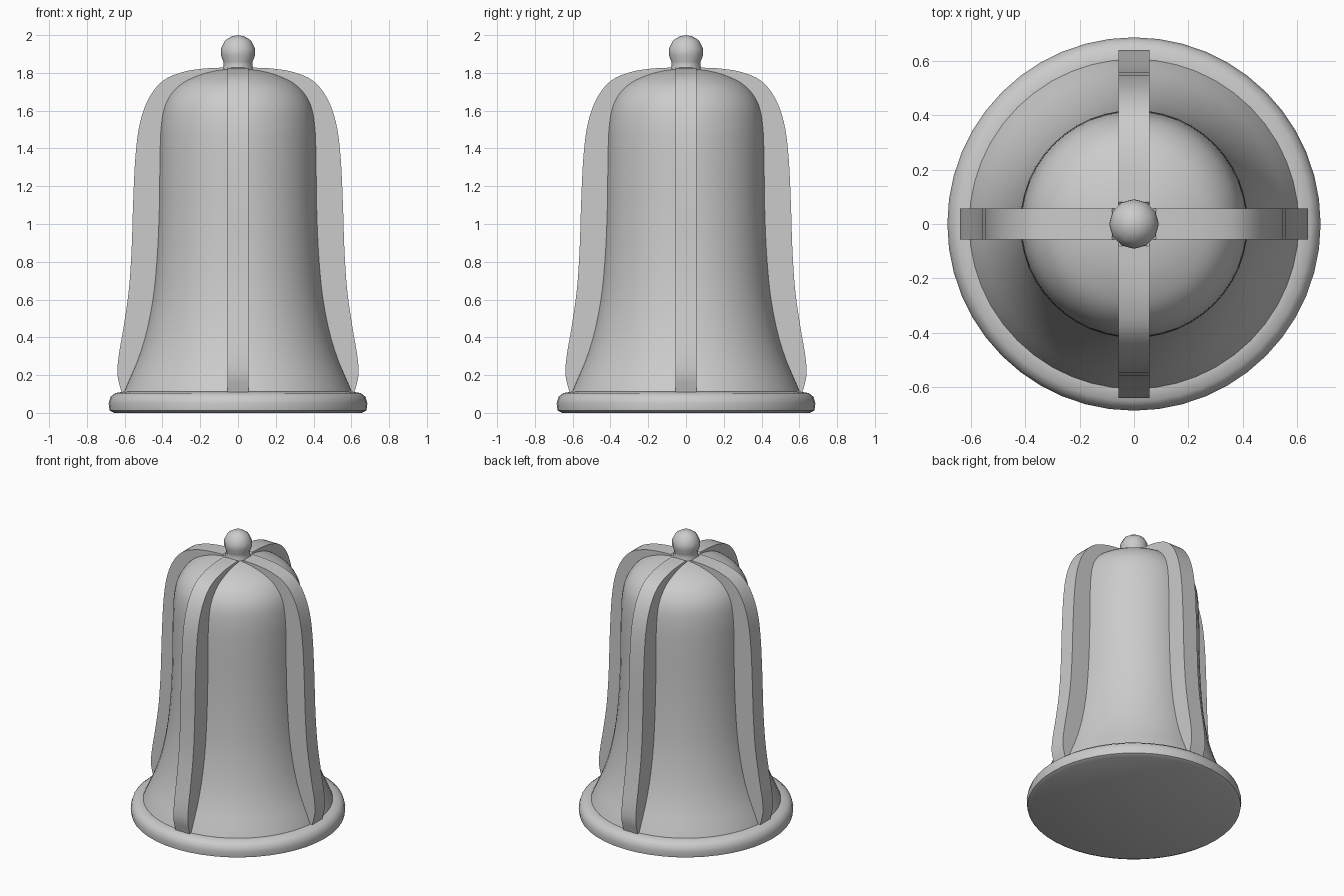
import bpy, bmesh, math
from mathutils import Vector, Matrix

if "Cube" in bpy.data.objects:
    bpy.data.objects.remove(bpy.data.objects["Cube"])


def smooth_path(points, steps=4):
    """Catmull-Rom curve through 2D points."""
    p = [Vector(q) for q in points]
    p = [2 * p[0] - p[1]] + p + [2 * p[-1] - p[-2]]
    out = []
    for i in range(1, len(p) - 2):
        a, b, c, d = p[i - 1:i + 3]
        for s in range(steps):
            t = s / steps
            out.append(0.5 * (2 * b + (c - a) * t + (2 * a - 5 * b + 4 * c - d) * t * t
                              + (3 * b - a - 3 * c + d) * t ** 3))
    return out + [p[-2]]


def finish(name, bm, angle):
    bmesh.ops.remove_doubles(bm, verts=bm.verts, dist=0.0005)
    bmesh.ops.recalc_face_normals(bm, faces=bm.faces)
    mesh = bpy.data.meshes.new(name)
    bm.to_mesh(mesh)
    bm.free()
    ob = bpy.data.objects.new(name, mesh)
    bpy.context.collection.objects.link(ob)
    bpy.ops.object.select_all(action='DESELECT')
    ob.select_set(True)
    bpy.context.view_layer.objects.active = ob
    bpy.ops.object.shade_smooth_by_angle(angle=math.radians(angle))
    return ob


def lathe(name, profile, sides, angle=40):
    bm = bmesh.new()
    vs = [bm.verts.new((r, 0, z)) for r, z in profile]
    edges = [bm.edges.new(e) for e in zip(vs, vs[1:])]
    bmesh.ops.spin(bm, geom=vs + edges, cent=(0, 0, 0), axis=(0, 0, 1),
                   angle=2 * math.pi, steps=sides, use_merge=True)
    return finish(name, bm, angle)


def rib(name, outer, inner, half, turn):
    """Curved plate between two paths, turned around the z axis."""
    bm = bmesh.new()
    rows = []
    for o, i in zip(outer, inner):
        rows.append([bm.verts.new((q.x, y, q.y)) for q, y in
                     ((o, -half), (o, half), (i, half), (i, -half))])
    for a, b in zip(rows, rows[1:]):
        for k in range(4):
            bm.faces.new((a[k], a[(k + 1) % 4], b[(k + 1) % 4], b[k]))
    bm.faces.new(rows[0])
    bm.faces.new(rows[-1])
    bmesh.ops.rotate(bm, verts=bm.verts, matrix=Matrix.Rotation(turn, 3, 'Z'))
    return finish(name, bm, 40)


# Base rim with a flat closed underside
rim = [(0, 0), (0.655, 0), (0.68, 0.012), (0.685, 0.05), (0.675, 0.085),
       (0.65, 0.105), (0.61, 0.112), (0.56, 0.112)]
lathe("base_rim", rim, 48)

# Flared body and dome
body = [(0.61, 0.10), (0.585, 0.16), (0.53, 0.29), (0.485, 0.44), (0.45, 0.63),
        (0.43, 0.85), (0.42, 1.1), (0.417, 1.35), (0.41, 1.52), (0.385, 1.64),
        (0.32, 1.73), (0.22, 1.785), (0.11, 1.815), (0, 1.825)]
lathe("bell_body", smooth_path(body), 48)

# Four raised ribs
outer = [(0.617, 0.11), (0.638, 0.20), (0.632, 0.30), (0.605, 0.46), (0.578, 0.65),
         (0.563, 0.87), (0.555, 1.12), (0.542, 1.37), (0.518, 1.54), (0.47, 1.67),
         (0.395, 1.76), (0.29, 1.805), (0.18, 1.823), (0.08, 1.828)]
inner = [(max(r - 0.03, 0.06), z - 0.015) for r, z in body]
names = ("right_rib", "back_rib", "left_rib", "front_rib")
for k, name in enumerate(names):
    rib(name, smooth_path(outer), smooth_path(inner), 0.056, k * math.pi / 2)

# Top knob with a short neck
knob = [(0.085, 1.81), (0.076, 1.84), (0.078, 1.86), (0.091, 1.895), (0.09, 1.93),
        (0.068, 1.972), (0.035, 1.993), (0, 2.0)]
lathe("top_knob", knob, 12, 60)
